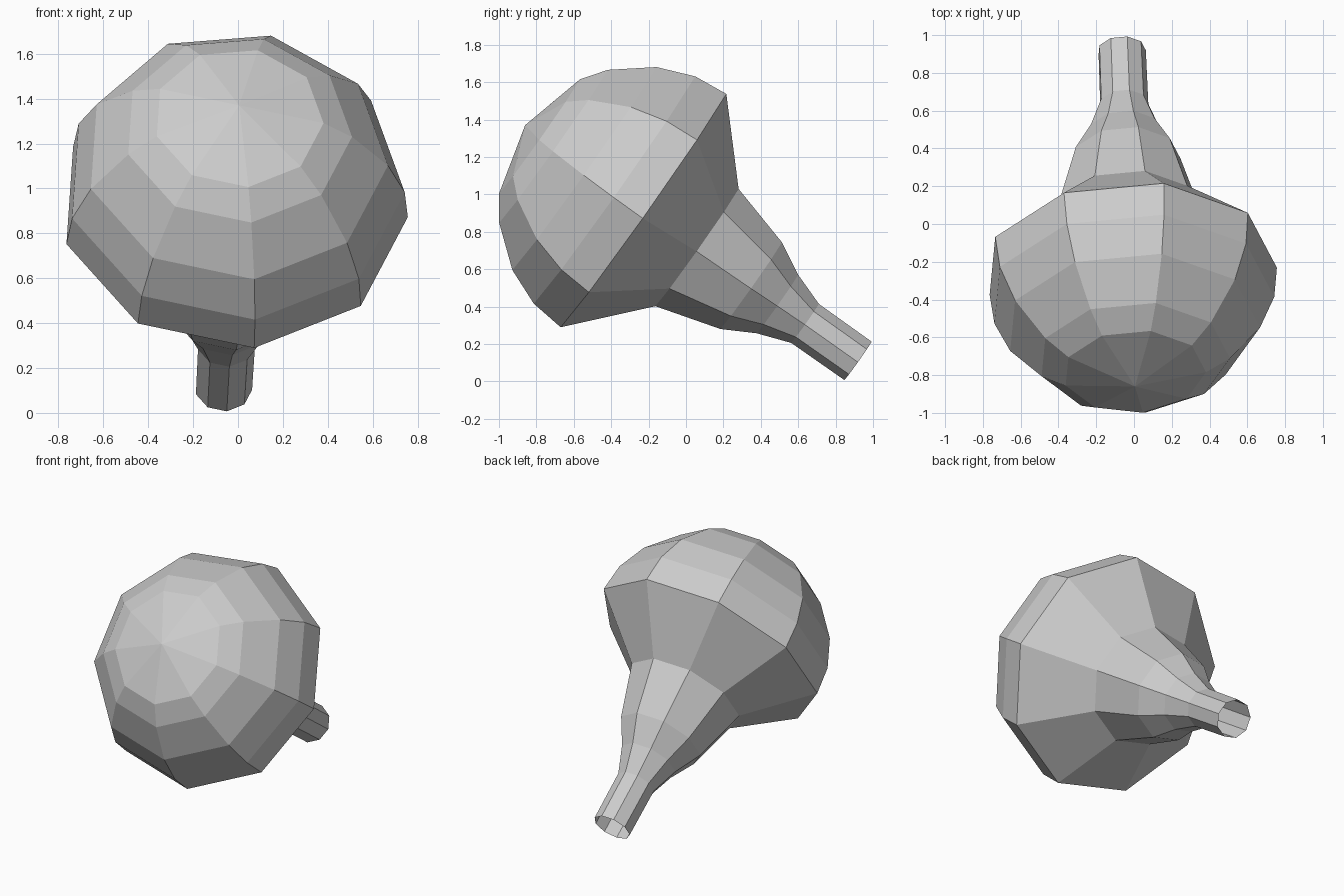
import bpy, bmesh
from math import sin, cos, radians
from mathutils import Vector

if "Cube" in bpy.data.objects:
    bpy.data.objects.remove(bpy.data.objects["Cube"])

SIDES = 9
FIRST_ANGLE = radians(13.2)

# Tilted axis running from the open spout end to the closed bulb tip
start = Vector((-0.065, 0.92, 0.111))
tip = Vector((0.005, -0.86, 1.37))
axis = (tip - start).normalized()
side = (Vector((1, 0, 0)) - axis * axis.x).normalized()
up = side.cross(-axis).normalized()
if up.z < 0:
    up = -up

# Profile: (distance along axis, radius)
neck = [(0, 0.128), (0.347, 0.13), (0.528, 0.195), (0.70, 0.289), (1.055, 0.391)]
bulb = [(1.405, 0.778), (1.595, 0.758), (1.792, 0.677), (1.995, 0.51), (2.086, 0.38)]

bm = bmesh.new()


def ring(s, r):
    angles = [FIRST_ANGLE + k * radians(360 / SIDES) for k in range(SIDES)]
    return [bm.verts.new(start + axis * s + side * r * sin(a) + up * r * cos(a)) for a in angles]


# Walls of the neck and bulb
rings = [ring(s, r) for s, r in neck + bulb]
for a, b in zip(rings, rings[1:]):
    for k in range(SIDES):
        n = (k + 1) % SIDES
        bm.faces.new((a[k], a[n], b[n], b[k]))

# Closed fan at the bulb tip; the spout end stays open
apex = bm.verts.new(tip)
for k in range(SIDES):
    bm.faces.new((rings[-1][k], rings[-1][(k + 1) % SIDES], apex))

bmesh.ops.recalc_face_normals(bm, faces=bm.faces[:])
mesh = bpy.data.meshes.new("bulb_with_neck")
bm.to_mesh(mesh)
bm.free()
obj = bpy.data.objects.new("bulb_with_neck", mesh)
bpy.context.collection.objects.link(obj)
